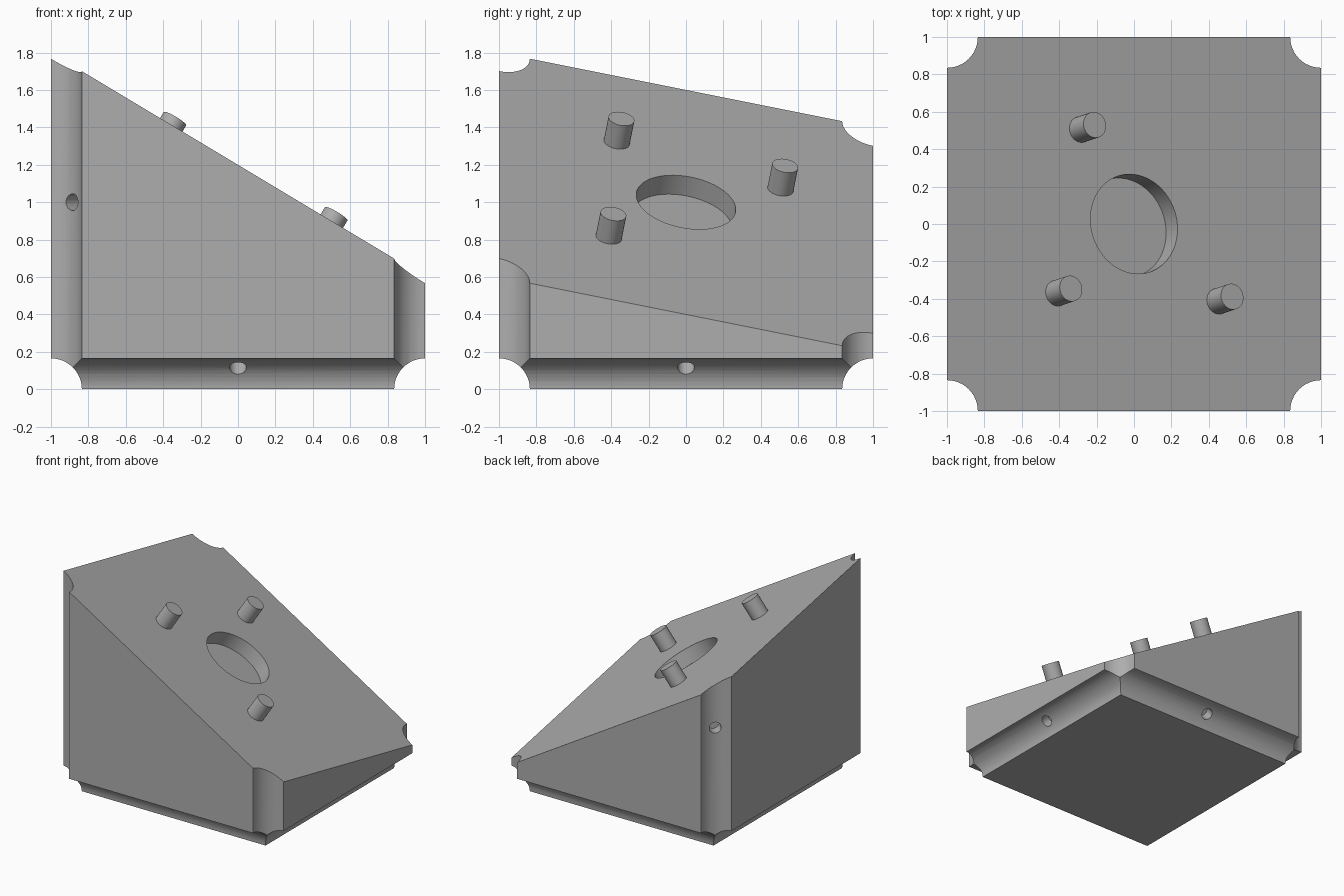
import bpy, bmesh, math
from mathutils import Vector, Matrix

cube = bpy.data.objects.get("Cube")
if cube:
    bpy.data.objects.remove(cube, do_unlink=True)

# One plain grey material
grey = bpy.data.materials.new("plain_grey")
grey.use_nodes = True
GREY = (0.42, 0.42, 0.42, 1)
grey.diffuse_color = GREY
grey.node_tree.nodes["Principled BSDF"].inputs["Base Color"].default_value = GREY

COVE = 0.165
NORMAL = Vector((0.6, 0.2, 1)).normalized()


def slope_point(x, y):
    return Vector((x, y, 1 - 0.6 * x - 0.2 * y))


def add_object(name, bm):
    mesh = bpy.data.meshes.new(name)
    bm.to_mesh(mesh)
    bm.free()
    mesh.materials.append(grey)
    obj = bpy.data.objects.new(name, mesh)
    bpy.context.collection.objects.link(obj)
    return obj


def rod(name, start, end, radius, sides=48):
    """Capped cylinder between two points."""
    start, end = Vector(start), Vector(end)
    axis = end - start
    bm = bmesh.new()
    place = Matrix.Translation((start + end) / 2) @ axis.to_track_quat('Z', 'Y').to_matrix().to_4x4()
    bmesh.ops.create_cone(bm, cap_ends=True, segments=sides, radius1=radius,
                          radius2=radius, depth=axis.length, matrix=place)
    return add_object(name, bm)


def shade(obj):
    bpy.ops.object.select_all(action='DESELECT')
    obj.select_set(True)
    bpy.context.view_layer.objects.active = obj
    bpy.ops.object.shade_smooth_by_angle(angle=math.radians(30))


def cut(target, cutter):
    cutter.hide_render = True
    mod = target.modifiers.new("cut", 'BOOLEAN')
    mod.operation = 'DIFFERENCE'
    mod.solver = 'EXACT'
    mod.object = cutter
    bpy.context.view_layer.objects.active = target
    bpy.ops.object.modifier_apply(modifier=mod.name)
    bpy.data.objects.remove(cutter, do_unlink=True)


# Block with a doubly slanted top
bm = bmesh.new()
bmesh.ops.create_cube(bm, size=2, matrix=Matrix.Translation((0, 0, 1)))
bisected = bmesh.ops.bisect_plane(bm, geom=bm.verts[:] + bm.edges[:] + bm.faces[:],
                                  plane_co=slope_point(0, 0), plane_no=NORMAL, clear_outer=True)
rim = [e for e in bisected["geom_cut"] if isinstance(e, bmesh.types.BMEdge)]
bmesh.ops.contextual_create(bm, geom=rim)
bmesh.ops.recalc_face_normals(bm, faces=bm.faces[:])
block = add_object("slanted_block", bm)

# Coves along upright and bottom edges
for sx in (-1, 1):
    for sy in (-1, 1):
        cut(block, rod("upright_cove", (sx, sy, -0.5), (sx, sy, 2.5), COVE))
for s in (-1, 1):
    cut(block, rod("side_cove", (s, -1.5, 0), (s, 1.5, 0), COVE))
    cut(block, rod("end_cove", (-1.5, s, 0), (1.5, s, 0), COVE))

# Small holes drilled diagonally into the coves
edges = [((-1, -1, 1), (1, 1, 0)), ((-1, 1, 1), (1, -1, 0))]
for s in (-1, 1):
    edges += [((s, 0, 0), (-s, 0, 1)), ((0, s, 0), (0, -s, 1))]
for point, inward in edges:
    point, inward = Vector(point), Vector(inward).normalized()
    cut(block, rod("edge_hole", point + inward * 0.08, point + inward * 0.25, 0.045, 24))

# Round recess in the slanted face
centre = slope_point(0, 0)
cut(block, rod("recess", centre - NORMAL * 0.12, centre + NORMAL * 0.2, 0.27, 64))
shade(block)

# Pegs standing square to the slanted face
for i, (x, y) in enumerate(((-0.285, 0.505), (-0.412, -0.37), (0.45, -0.413))):
    base = slope_point(x, y)
    shade(rod(f"peg_{i + 1}", base - NORMAL * 0.02, base + NORMAL * 0.148, 0.07))
